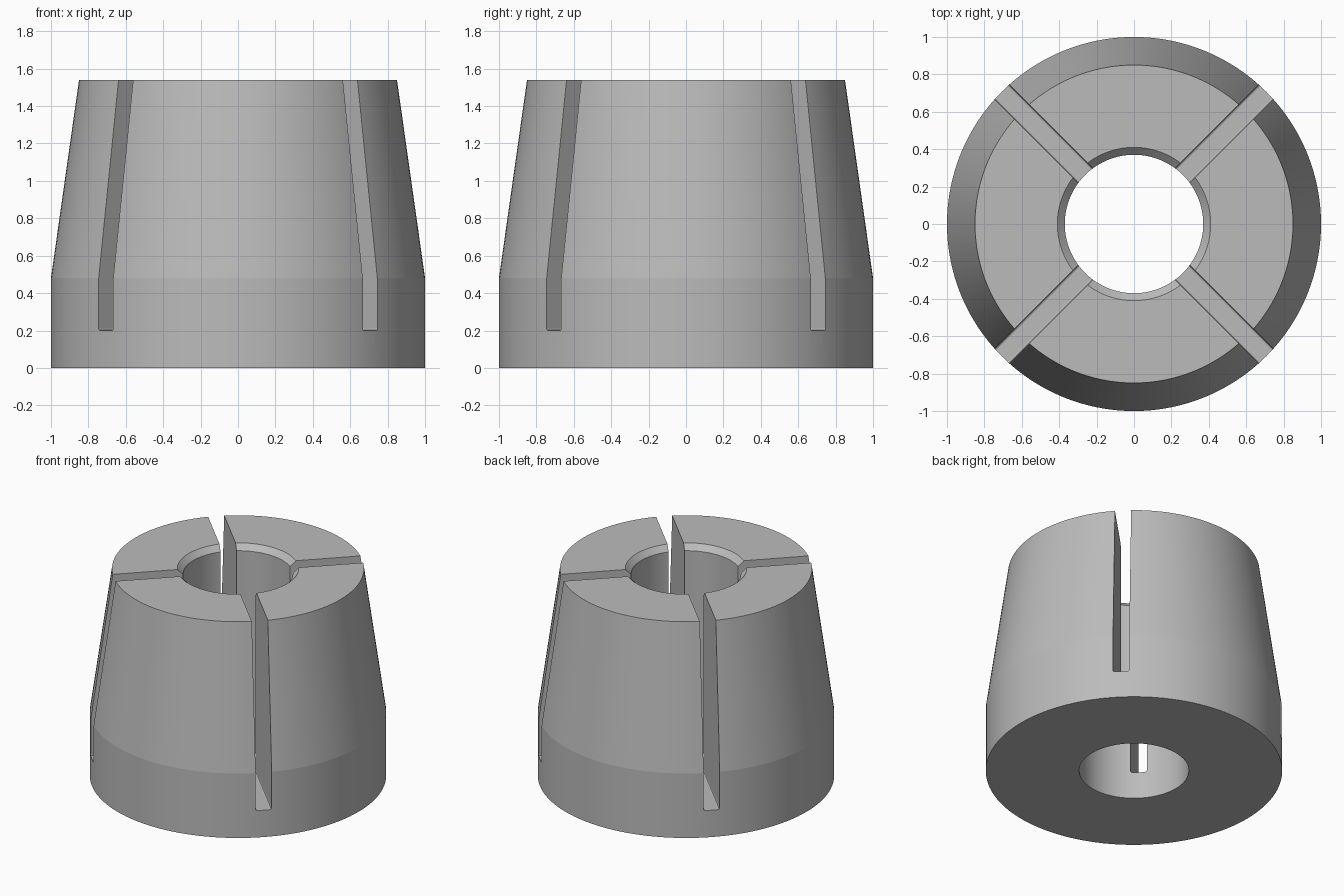
import bpy, bmesh, math

cube = bpy.data.objects.get("Cube")
if cube:
    bpy.data.objects.remove(cube, do_unlink=True)

SEGMENTS = 128
HEIGHT = 1.54
SLOT_WIDTH, SLOT_FLOOR = 0.11, 0.2

# Plain grey metal
metal = bpy.data.materials.new("grey metal")
metal.use_nodes = True
grey = (0.5, 0.5, 0.5, 1)
metal.diffuse_color = grey
metal.node_tree.nodes["Principled BSDF"].inputs["Base Color"].default_value = grey


def add_object(name, bm):
    bmesh.ops.recalc_face_normals(bm, faces=bm.faces)
    mesh = bpy.data.meshes.new(name)
    bm.to_mesh(mesh)
    bm.free()
    mesh.materials.append(metal)
    obj = bpy.data.objects.new(name, mesh)
    bpy.context.collection.objects.link(obj)
    return obj


# Tapered collar: closed (radius, height) section spun around z
section = [(0.37, 0), (1, 0), (1, 0.48), (0.85, HEIGHT), (0.41, HEIGHT), (0.37, HEIGHT - 0.04)]
bm = bmesh.new()
ring = [bm.verts.new((r, 0, z)) for r, z in section]
edges = [bm.edges.new((a, b)) for a, b in zip(ring, ring[1:] + ring[:1])]
bmesh.ops.spin(bm, geom=ring + edges, cent=(0, 0, 0), axis=(0, 0, 1),
               angle=math.tau, steps=SEGMENTS, use_merge=True)
bmesh.ops.remove_doubles(bm, verts=bm.verts, dist=0.0001)
collar = add_object("tapered_collar", bm)

# Two crossed diagonal blades cut the four slots, with slightly rounded floors
cutters = []
for side, angle in (("left", 45), ("right", -45)):
    bm = bmesh.new()
    bmesh.ops.create_cube(bm, size=1)
    bmesh.ops.scale(bm, vec=(3, SLOT_WIDTH, 2), verts=bm.verts)
    bmesh.ops.bevel(bm, geom=[e for e in bm.edges if all(v.co.z < 0 for v in e.verts)],
                    offset=0.01, segments=2, profile=0.5, affect='EDGES')
    cutter = add_object(side + "_slot_cutter", bm)
    cutter.location.z = SLOT_FLOOR + 1
    cutter.rotation_euler.z = math.radians(angle)
    cutter.hide_render = True
    cutters.append(cutter)
    cut = collar.modifiers.new(side + " slot", 'BOOLEAN')
    cut.object = cutter
    cut.operation = 'DIFFERENCE'
    cut.solver = 'EXACT'

# Bake the cuts, then drop the blades
bpy.context.view_layer.update()
graph = bpy.context.evaluated_depsgraph_get()
cut_mesh = bpy.data.meshes.new_from_object(collar.evaluated_get(graph))
collar.modifiers.clear()
collar.data = cut_mesh
for cutter in cutters:
    bpy.data.objects.remove(cutter, do_unlink=True)

# Smooth round walls, crisp rims and taper line
bpy.ops.object.select_all(action='DESELECT')
collar.select_set(True)
bpy.context.view_layer.objects.active = collar
bpy.ops.object.shade_smooth_by_angle(angle=math.radians(6))
